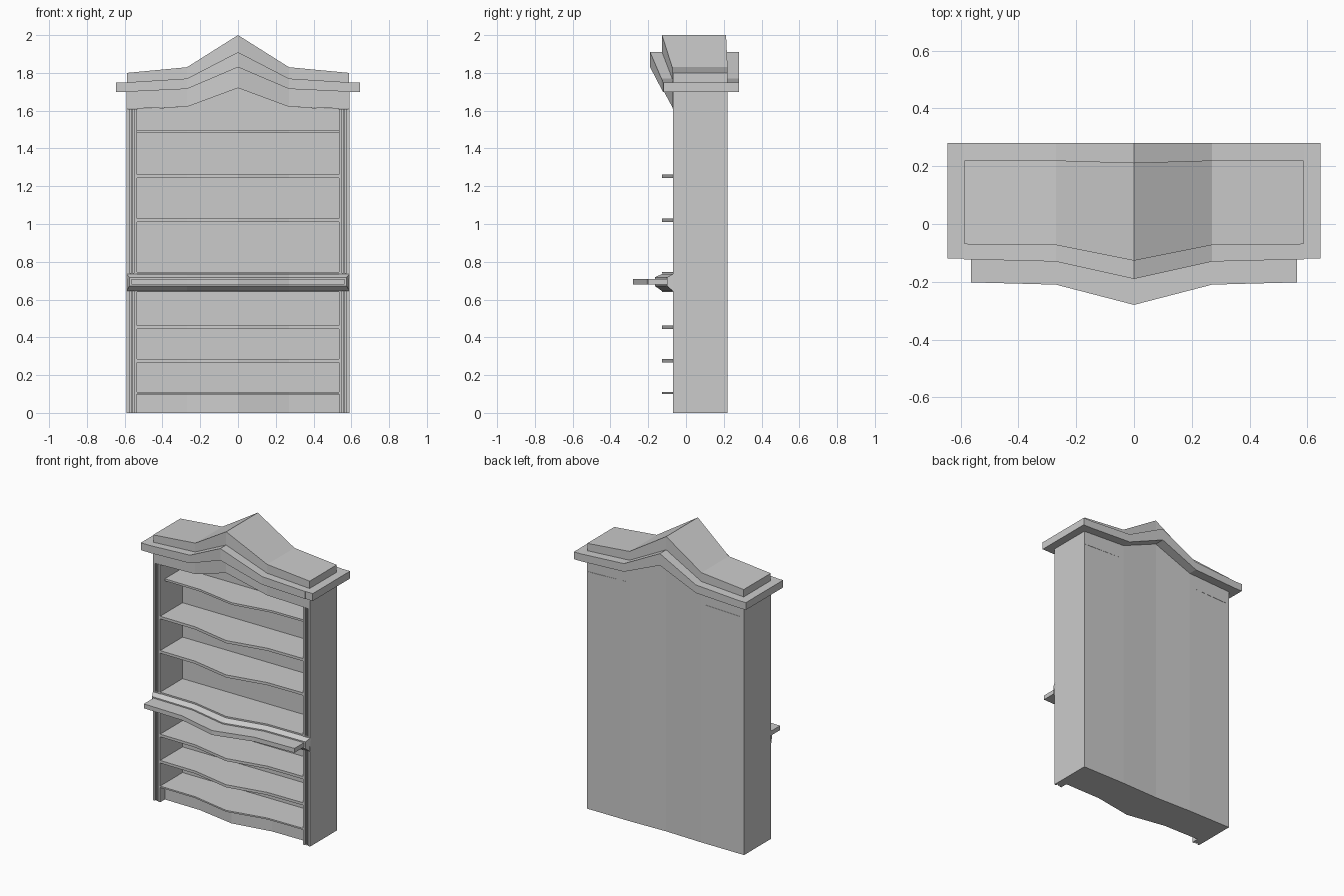
import bpy, bmesh

if "Cube" in bpy.data.objects:
    bpy.data.objects.remove(bpy.data.objects["Cube"])

MID = 0.27  # x where the serpentine front starts to bulge


def loft(name, section):
    """Section points are (half_width, y(end, mid, centre), z(end, mid, centre)),
    swept across five mirrored stations in x."""
    bm = bmesh.new()
    rows = []
    for side, k in ((-1, 0), (-1, 1), (0, 2), (1, 1), (1, 0)):
        rows.append([bm.verts.new((side * (w if k == 0 else MID), y[k], z[k]))
                     for w, y, z in section])
    n = len(section)
    for a, b in zip(rows, rows[1:]):
        for i in range(n):
            j = (i + 1) % n
            bm.faces.new((a[i], a[j], b[j], b[i]))
    bm.faces.new(rows[0])
    bm.faces.new(rows[-1])
    return finish(name, bm)


def finish(name, bm):
    bmesh.ops.recalc_face_normals(bm, faces=bm.faces)
    me = bpy.data.meshes.new(name)
    bm.to_mesh(me)
    bm.free()
    ob = bpy.data.objects.new(name, me)
    bpy.context.collection.objects.link(ob)
    return ob


def tri(v):
    return v if isinstance(v, tuple) else (v, v, v)


def band(name, w, front, back, low, high):
    f, b, l, h = map(tri, (front, back, low, high))
    return loft(name, [(w, f, l), (w, f, h), (w, b, h), (w, b, l)])


def box(name, x, y, z):
    bm = bmesh.new()
    bmesh.ops.create_cube(bm, size=1)
    for v in bm.verts:
        v.co = [r[0] if c < 0 else r[1] for c, r in zip(v.co, (x, y, z))]
    return finish(name, bm)


def pair(name, x, y, z):
    box(name + "_right", x, y, z)
    box(name + "_left", (-x[1], -x[0]), y, z)


BOW = (-0.07, -0.073, -0.127)
INSET_BOW = (-0.02, -0.023, -0.07)
BACK = (0.22, 0.22, 0.212)
ARCH = (1.61, 1.62, 1.72)
LEDGE_LOW = (1.70, 1.715, 1.83)
LEDGE_TOP = (1.75, 1.77, 1.91)

# carcass: sides, back and solid plinth
pair("side_panel", (0.535, 0.59), (-0.058, 0.22), (0, 1.61))
band("back_panel", 0.535, 0.17, BACK, 0, ARCH)
band("plinth", 0.535, INSET_BOW, 0.17, 0, 0.097)

# pilaster fillets framing a recessed strip, with solid blocks at the waist
for label, z in (("lower", (0, 0.65)), ("upper", (0.74, 1.61))):
    pair(label + "_inner_fillet", (0.535, 0.55), (-0.07, -0.058), z)
    pair(label + "_outer_fillet", (0.575, 0.59), (-0.07, -0.058), z)
    pair(label + "_bead", (0.559, 0.565), (-0.066, -0.058), z)
pair("waist_block", (0.535, 0.59), (-0.07, -0.058), (0.65, 0.74))

# shelves
for i, z in enumerate((0.105, 0.275, 0.453, 0.65, 0.742, 1.02, 1.253)):
    t = 0.005 if i in (0, 4) else 0.009
    band(f"shelf_{i + 1}", 0.535, BOW, 0.17, z - t, z + t)
band("top_shelf", 0.535, INSET_BOW, 0.17, 1.483, 1.497)

# waist moulding with mitred ends, and the projecting lip
loft("waist_moulding", [
    (0.59, (-0.06, -0.06, -0.06), tri(0.735)),
    (0.59, BOW, tri(0.735)),
    (0.575, (-0.10, -0.105, -0.165), tri(0.718)),
    (0.575, (-0.10, -0.105, -0.165), tri(0.672)),
    (0.59, BOW, tri(0.645)),
    (0.59, (-0.06, -0.06, -0.06), tri(0.645))])
band("waist_lip", 0.565, (-0.202, -0.21, -0.28), BOW, 0.68, 0.71)

# arched frieze, cornice ledge with flat returns, and peaked crown
band("frieze", 0.59, BOW, BACK, ARCH, LEDGE_LOW)
band("cornice_ledge", 0.59, (-0.122, -0.13, -0.19), 0.28, LEDGE_LOW, LEDGE_TOP)
pair("cornice_return", (0.59, 0.645), (-0.12, 0.28), (1.70, 1.75))
band("crown", 0.587, BOW, BACK, LEDGE_TOP, (1.80, 1.83, 2.0))
